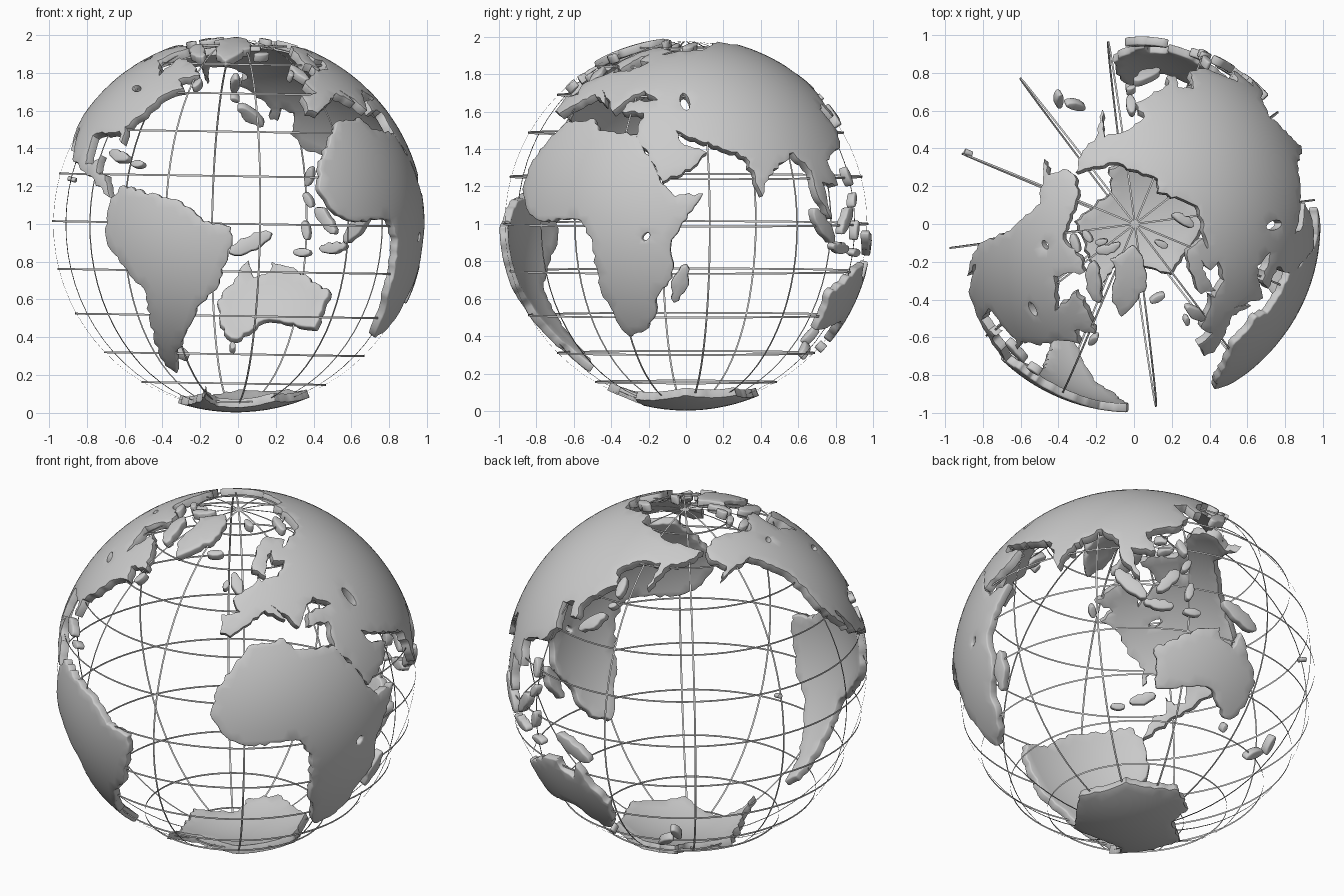
import bpy, bmesh, math, random
from mathutils import Vector, Matrix
from mathutils.geometry import delaunay_2d_cdt

if "Cube" in bpy.data.objects:
    bpy.data.objects.remove(bpy.data.objects["Cube"])

random.seed(4)
LON0 = 52.5                       # longitude facing +x
CENTRE = Vector((-0.01, 0, 1))
R_LAND, THICK, R_GRID = 0.998, 0.046, 0.976


def on_sphere(lon, lat):
    a, b = math.radians(lon - LON0), math.radians(lat)
    return Vector((math.cos(b) * math.cos(a), math.cos(b) * math.sin(a), math.sin(b)))


def inside(p, loop):
    odd = False
    for a, b in zip(loop, loop[1:] + loop[:1]):
        if (a.y > p.y) != (b.y > p.y) and p.x < a.x + (p.y - a.y) * (b.x - a.x) / (b.y - a.y):
            odd = not odd
    return odd


def land(name, outline, holes=(), step=3.0):
    """Curved plate: coastline flattened, triangulated, wrapped back on the sphere, thickened."""
    c = sum((on_sphere(*p) for p in outline), Vector()).normalized()
    e = Vector((0, 0, 1)).cross(c).normalized()
    n = c.cross(e)

    def flat(p):
        return Vector((p.dot(e), p.dot(n))).normalized() * math.degrees(c.angle(p))

    def wrap(q):
        t, d = math.radians(q.length), q.normalized()
        return (c * math.cos(t) + (e * d.x + n * d.y) * math.sin(t)) * R_LAND

    # Split each coast into short, slightly ragged pieces
    loops, edges, coast = [], [], []
    for ring in [outline, *holes]:
        f = [flat(on_sphere(*p)) for p in ring]
        loop = []
        for a, b in zip(f, f[1:] + f[:1]):
            k = max(1, round((b - a).length / 1.6))
            side = Vector((a.y - b.y, b.x - a.x)).normalized()
            loop += [a.lerp(b, i / k) + side * (random.uniform(-.6, .6) if i else 0) for i in range(k)]
        s = len(coast)
        edges += [(s + i, s + (i + 1) % len(loop)) for i in range(len(loop))]
        coast += loop
        loops.append(loop)

    def on_land(p):
        return sum(inside(p, l) for l in loops) % 2 == 1

    # Even interior points keep the plate round
    reach = int(max(p.length for p in coast) / step) + 1
    inner = []
    for i in range(-reach, reach + 1):
        for j in range(-reach, reach + 1):
            p = Vector(((i + .5 * (j % 2)) * step, j * step))
            if on_land(p) and min((p - q).length_squared for q in coast) > 1.6:
                inner.append(p)
    res = delaunay_2d_cdt(coast + inner, edges, [], 0, 1e-4)
    v = res[0]
    faces = [list(f) for f in res[2] if on_land(sum((v[i] for i in f), Vector((0, 0))) / len(f))]
    me = bpy.data.meshes.new(name)
    me.from_pydata([wrap(p) for p in v], [], faces)
    bm = bmesh.new()
    bm.from_mesh(me)
    bmesh.ops.delete(bm, geom=[x for x in bm.verts if not x.link_faces], context='VERTS')
    bm.normal_update()
    for f in bm.faces:
        f.smooth = True
        if f.normal.dot(f.calc_center_median()) < 0:
            f.normal_flip()
    bm.to_mesh(me)
    bm.free()
    ob = bpy.data.objects.new(name, me)
    bpy.context.collection.objects.link(ob)
    ob.location = CENTRE
    m = ob.modifiers.new("thickness", 'SOLIDIFY')
    m.thickness, m.offset = THICK, -1
    b = ob.modifiers.new("soft_rim", 'BEVEL')
    b.width, b.segments, b.limit_method, b.angle_limit = .008, 2, 'ANGLE', 1


def oval(lon, lat, length, turn, sides=10):
    """Island or lake outline: half length in degrees, turned from east."""
    width, t, out = .5 + .27 * length, math.radians(turn), []
    for i in range(sides):
        a = math.tau * i / sides
        x, y = length * math.cos(a), width * math.sin(a)
        out.append((lon + (x * math.cos(t) - y * math.sin(t)) / math.cos(math.radians(lat)),
                    lat + x * math.sin(t) + y * math.cos(t)))
    return out


# Continents as coarse (longitude, latitude) profiles
land("eurasia", [(-9, 37), (-9, 43), (-1, 44), (-4, 48.5), (8, 54), (10, 57), (11, 54), (21, 55), (29, 60), (22, 61),
     (25, 65.5), (17, 61), (14, 55.5), (7, 58.5), (13, 66), (27, 71), (41, 67.5), (34, 65), (44, 67), (68, 69), (80, 73),
     (104, 77.5), (113, 74), (160, 70), (190, 66), (179, 63), (163, 59), (157, 51), (160, 61), (142, 59), (136, 55),
     (141, 50), (128, 40), (129, 35.5), (126, 35), (124, 40), (118, 38), (122, 30), (117, 24), (106, 20), (109, 12),
     (101, 13), (104, 1.5), (98, 9), (97, 16.5), (91, 22.5), (80, 15), (77, 8.5), (72.5, 21), (57, 26.5), (49, 30),
     (52, 25), (59.5, 22.5), (54, 17), (45, 13), (35, 28), (36, 36.5), (27, 37), (29, 41), (41, 41.5), (34, 45.5),
     (28, 42), (23, 37), (13, 45.5), (18, 40), (10, 44), (0, 39), (-5, 36)],
     [oval(52, 41, 3.6, 100)])
land("africa", [(2, 33), (16, 34.5), (19, 30.5), (36, 28.5), (44, 14), (49, 8.5), (58, 9.5), (48, -5), (48, -17),
     (43, -23), (42, -29), (37, -35), (31, -37.5), (27, -33), (23, -20), (22, -5), (18, 1), (0, 1), (-6, 4), (-11, 11),
     (-9, 20)], [oval(40, -4, 1.6, 45)])
land("south_america", [(-75.5, 12), (-55, 7), (-47.7, .6), (-39, -1), (-38.7, -5), (-43, -19), (-50.4, -26),
     (-56.5, -35), (-64.5, -45), (-69, -53), (-73, -49), (-69, -20.5), (-80, -8), (-81.8, -3), (-80, 8)])
land("north_america", [(-168, 66), (-156, 71), (-115, 68), (-95, 71), (-82, 69), (-94, 60), (-82, 55), (-79, 52),
     (-77, 62), (-65, 59), (-56, 52), (-66, 50), (-61, 46), (-70, 43), (-76, 35), (-81, 31), (-80, 25.5), (-83, 29.5),
     (-97, 28), (-95, 18.5), (-91, 18.5), (-88, 21.5), (-88, 16), (-83.5, 15), (-80, 8), (-94, 16), (-105, 20),
     (-113, 31), (-110, 23), (-120, 34.5), (-124, 48), (-140, 60), (-154, 58), (-164, 54.5), (-158, 59), (-166, 62)],
     [oval(-87, 46, 2.5, -20), oval(-114, 61.7, 1.5, 20)])
land("australia", [(109, -22), (122, -15), (131, -12), (131.5, -15.5), (136.5, -17.5), (138.5, -11.5), (149, -25),
     (148.5, -32), (146, -38), (142, -39.5), (134, -33), (128, -32), (110.5, -35)])
land("antarctica", [(-59, -63), (-64, -69), (-58, -76), (-30, -77), (0, -70), (50, -67), (95, -66.5), (140, -67),
     (165, -71), (175, -78), (230, -72), (290, -70)])
land("greenland", [(-44, 60), (-53, 66), (-59, 75.5), (-70, 77), (-35, 83.5), (-20, 78), (-24, 70)])

# Islands: longitude, latitude, half length, turn
islands = {
    "baffin_island": (-72, 68, 7, 130), "ellesmere_island": (-80, 79.5, 4.2, 60), "victoria_island": (-109, 71, 3.2, 0),
    "melville_island": (-112, 75.5, 2.3, 20), "axel_island": (-97, 79, 2, 70), "newfoundland": (-56, 48.8, 2.3, 70),
    "iceland": (-18.5, 65, 2.7, 10), "britain": (-2.3, 54, 4.3, 105), "ireland": (-8, 53.3, 1.6, 70),
    "svalbard": (18, 79, 2.2, 100), "novaya_island": (58, 74, 4, 55), "sakhalin": (143, 50, 3.8, 95),
    "honshu": (137, 36.3, 5.5, 45), "hokkaido": (143, 43.3, 1.6, 30), "luzon": (118, 15, 3.3, 110),
    "mindanao": (119, 7.5, 2.7, 60), "borneo": (113, 1, 5.5, 50), "sumatra": (101, -.5, 7.3, 133),
    "java": (110, -7.4, 5, -6), "sulawesi": (120, -2, 3.2, 80), "timor": (121, -9, 3, 0),
    "new_guinea": (138, -6, 7.5, -25), "north_island": (173, -38, 3.4, 110), "south_island": (168, -44, 3.8, 50),
    "tasmania": (144, -42.3, 1.5, 90), "madagascar": (50.5, -19, 6.6, 72), "cuba": (-80, 21.5, 4.5, -15),
    "hispaniola": (-71.5, 18.8, 2.4, 0), "pacific_islet": (-151, 14, .9, 0),
}
for name, spec in islands.items():
    land(name, oval(*spec))


# Thin grid ribbons: upright circles of latitude and half circles of longitude
def ribbon(name, pairs, closed):
    k = len(pairs)
    faces = [(2 * i, 2 * ((i + 1) % k), 2 * ((i + 1) % k) + 1, 2 * i + 1) for i in range(k if closed else k - 1)]
    me = bpy.data.meshes.new(name)
    me.from_pydata([p + CENTRE for pair in pairs for p in pair], [], faces)
    me.shade_smooth()
    bpy.context.collection.objects.link(bpy.data.objects.new(name, me))


tilt = Matrix.Rotation(.015, 3, 'Y')
up = Vector((0, 0, .005))
for lat in range(-75, 76, 15):
    ribbon(f"latitude_ring_{lat}", [[tilt @ (on_sphere(a, lat) * R_GRID) + up * s for s in (-1, 1)]
                                    for a in range(0, 360, 4)], True)
for lon in range(0, 360, 30):
    side = on_sphere(lon + 90, 0) * .005
    ribbon(f"longitude_arc_{lon}", [[tilt @ (on_sphere(lon, a) * R_GRID + side * s) for s in (-1, 1)]
                                    for a in range(-90, 91, 5)], False)
